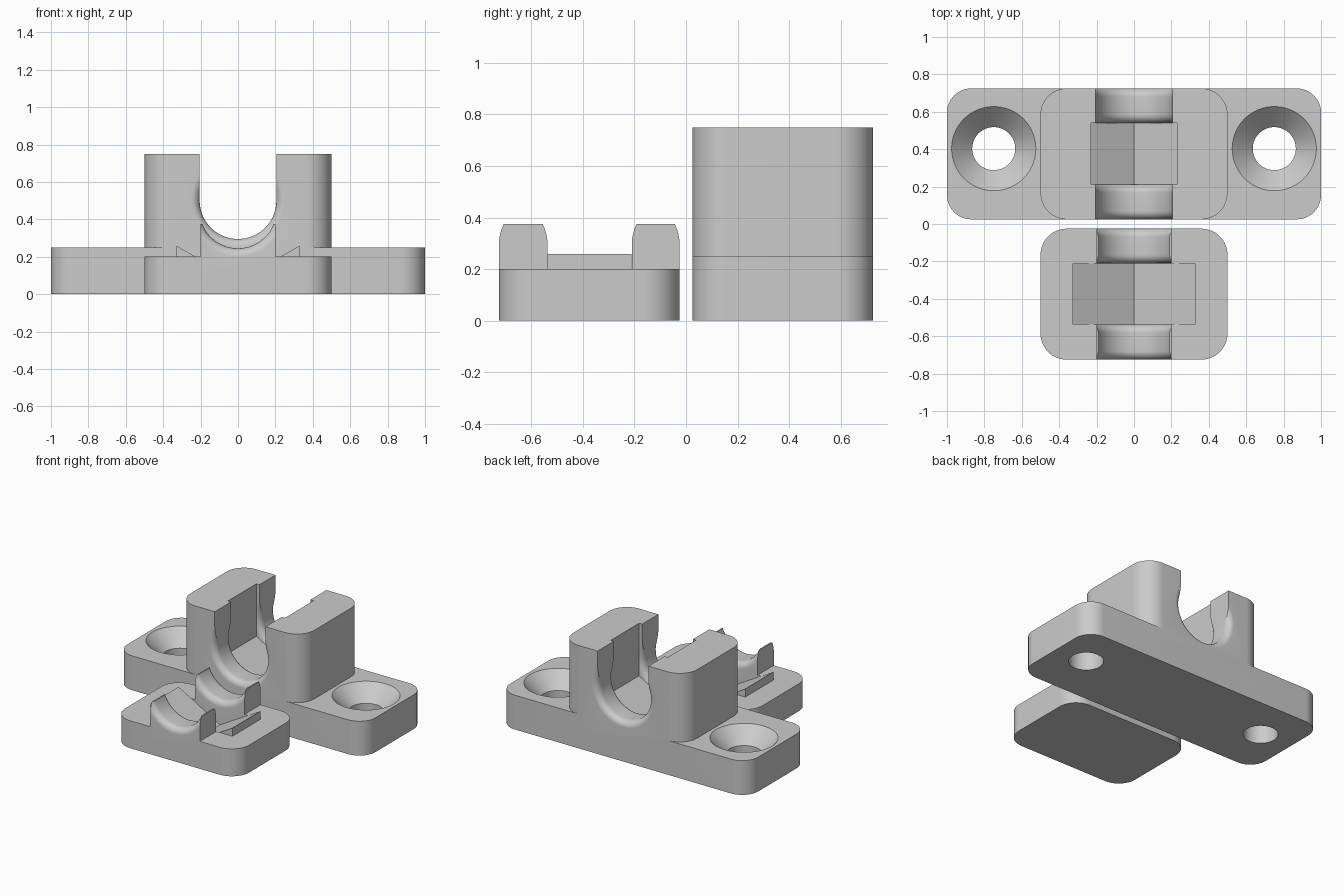
import bpy, bmesh
from math import pi, sin, cos, tan, radians
from mathutils import Matrix, Vector

cube = bpy.data.objects.get("Cube")
if cube:
    bpy.data.objects.remove(cube, do_unlink=True)

grey = bpy.data.materials.new("light grey plastic")
grey.use_nodes = True
colour = (0.6, 0.6, 0.6, 1)
grey.diffuse_color = colour
grey.node_tree.nodes["Principled BSDF"].inputs["Base Color"].default_value = colour

# Turns a z axis into the y axis: local (x, y, z) becomes (x, z, y)
ALONG_Y = Matrix(((1, 0, 0, 0), (0, 0, 1, 0), (0, 1, 0, 0), (0, 0, 0, 1)))


def loft(name, rings, matrix=Matrix()):
    """Closed solid through a stack of matching rings."""
    bm = bmesh.new()
    loops = [[bm.verts.new(matrix @ Vector(p)) for p in ring] for ring in rings]
    n = len(loops[0])
    for a, b in zip(loops, loops[1:]):
        for i in range(n):
            j = (i + 1) % n
            bm.faces.new((a[i], a[j], b[j], b[i]))
    bm.faces.new(loops[0])
    bm.faces.new(loops[-1])
    bmesh.ops.recalc_face_normals(bm, faces=bm.faces)
    mesh = bpy.data.meshes.new(name)
    bm.to_mesh(mesh)
    bm.free()
    mesh.materials.append(grey)
    obj = bpy.data.objects.new(name, mesh)
    bpy.context.collection.objects.link(obj)
    return obj


def prism(name, outline, lo, hi, matrix=Matrix()):
    return loft(name, [[(x, y, z) for x, y in outline] for z in (lo, hi)], matrix)


def box(name, half, y0, y1, z0, z1):
    return prism(name, [(-half, y0), (half, y0), (half, y1), (-half, y1)], z0, z1)


def slab(name, half, y0, y1, z0, z1, radius, steps=16):
    """Block with rounded vertical corners."""
    corners = ((half, y1, 1, 1), (-half, y1, -1, 1), (-half, y0, -1, -1), (half, y0, 1, -1))
    outline = []
    for k, (x, y, sx, sy) in enumerate(corners):
        for i in range(steps + 1):
            a = pi / 2 * (k + i / steps)
            outline.append((x - sx * radius + radius * cos(a), y - sy * radius + radius * sin(a)))
    return prism(name, outline, z0, z1)


def lathe(name, profile, cx, cy, matrix=Matrix(), sides=96):
    """Turned solid from (height, radius) pairs."""
    rings = [[(cx + r * cos(2 * pi * i / sides), cy + r * sin(2 * pi * i / sides), h)
              for i in range(sides)] for h, r in profile]
    return loft(name, rings, matrix)


def combine(target, tool, operation):
    mod = target.modifiers.new(operation, 'BOOLEAN')
    mod.operation, mod.solver, mod.object = operation, 'EXACT', tool
    bpy.context.view_layer.objects.active = target
    bpy.ops.object.modifier_apply(modifier=mod.name)
    bpy.data.objects.remove(tool, do_unlink=True)


BORE, FLARE = 0.205, 0.045


def spool(y0, y1, z, open_low):
    """Cable bore cutter, flared with a fillet at both ends."""
    arc = [radians(90) * i / 10 for i in range(11)]
    low = [(y0 + FLARE * (1 - cos(a)), BORE + FLARE * (1 - sin(a))) for a in arc]
    high = [(y0 + y1 - y, r) for y, r in reversed(low)]
    outer, inner = BORE + FLARE, BORE - 0.005
    start = [(y0 - 0.02, outer if open_low else inner)]
    end = [(y1 + 0.02, inner if open_low else outer)]
    # A small step closes the flare flat against the pocket wall
    if open_low:
        end.insert(0, (y1, inner))
    else:
        start.append((y0, inner))
    return lathe("bore_cutter", start + low + high + end, 0, z, ALONG_Y)


def v_pocket(apothem, z, spread, top, y0, y1):
    """Pocket with a V floor at thirty degrees."""
    t = tan(radians(30))
    floor = z - apothem / cos(radians(30))
    edge = floor + spread * t
    outline = [(0, floor), (spread, edge), (spread, top), (-spread, top), (-spread, edge)]
    return prism("pocket_cutter", outline, y0, y1, ALONG_Y)


def finish(obj):
    bpy.ops.object.select_all(action='DESELECT')
    obj.select_set(True)
    bpy.context.view_layer.objects.active = obj
    bpy.ops.object.shade_smooth_by_angle(angle=radians(28))


# Mounting base with its saddle tower
BACK, FRONT, WALL_A, WALL_B = 0.725, 0.025, 0.212, 0.54
base = slab("mounting_base", 1, FRONT, BACK, 0, 0.25, 0.13)
combine(base, slab("tower", 0.5, FRONT, BACK, 0.1, 0.75, 0.14), 'UNION')
combine(base, box("slot_cutter", BORE, -0.1, 0.9, 0.5, 0.9), 'DIFFERENCE')
combine(base, v_pocket(0.23, 0.5, 0.23, 0.9, WALL_A, WALL_B), 'DIFFERENCE')
combine(base, spool(FRONT, WALL_A, 0.5, True), 'DIFFERENCE')
combine(base, spool(WALL_B, BACK, 0.5, False), 'DIFFERENCE')

# Countersunk screw holes
for x in (-0.75, 0.75):
    hole = [(-0.1, 0.115), (0.14, 0.115), (0.25, 0.225), (0.3, 0.275)]
    # Flat top keeps the cutter clear of the tower
    hole[-1] = (0.3, 0.225)
    combine(base, lathe("screw_hole_cutter", hole, x, 0.403), 'DIFFERENCE')
finish(base)

# Clamp cap with tongues, wedge strips and V pocket
cap = slab("clamp_cap", 0.5, -BACK, -FRONT, 0, 0.2, 0.14)
combine(cap, box("tongue", 0.2, -BACK, -FRONT, 0.1, 0.375), 'UNION')
combine(cap, box("wedge_strip", 0.33, 0.001 - 0.537, -0.211, 0.1, 0.3), 'UNION')
combine(cap, v_pocket(0.33, 0.45, 0.45, 0.6, -0.537, -0.21), 'DIFFERENCE')
combine(cap, spool(-BACK, -0.537, 0.45, True), 'DIFFERENCE')
combine(cap, spool(-0.21, -FRONT, 0.45, False), 'DIFFERENCE')
finish(cap)
